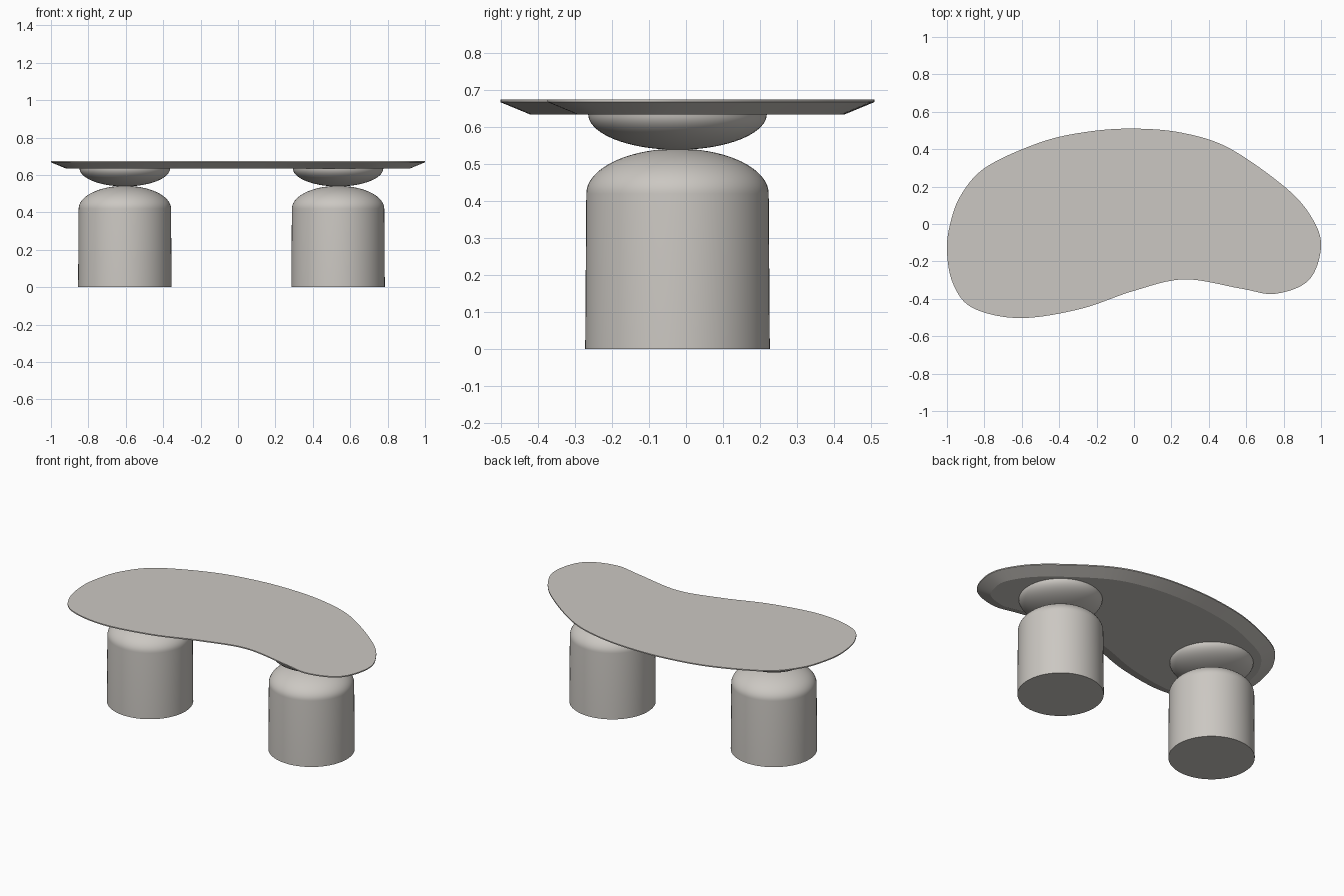
import bpy, bmesh, math
from mathutils import Vector

if "Cube" in bpy.data.objects:
    bpy.data.objects.remove(bpy.data.objects["Cube"])

stone = bpy.data.materials.new("warm grey stone")
stone.diffuse_color = (0.60, 0.575, 0.54, 1)
stone.use_nodes = True
stone.node_tree.nodes["Principled BSDF"].inputs["Base Color"].default_value = stone.diffuse_color


def finish(name, bm, angle):
    bmesh.ops.recalc_face_normals(bm, faces=bm.faces)
    mesh = bpy.data.meshes.new(name)
    bm.to_mesh(mesh)
    bm.free()
    obj = bpy.data.objects.new(name, mesh)
    bpy.context.collection.objects.link(obj)
    mesh.materials.append(stone)
    bpy.ops.object.select_all(action='DESELECT')
    obj.select_set(True)
    bpy.context.view_layer.objects.active = obj
    bpy.ops.object.shade_smooth_by_angle(angle=math.radians(angle))
    return obj


def closed_spline(pts, steps):
    """Smooth closed curve through the points (Catmull-Rom)."""
    p = [Vector(q) for q in pts]
    n, out = len(p), []
    for i in range(n):
        a, b, c, d = p[i - 1], p[i], p[(i + 1) % n], p[(i + 2) % n]
        for s in range(steps):
            t = s / steps
            out.append(0.5 * (2 * b + (c - a) * t + (2 * a - 5 * b + 4 * c - d) * t * t
                              + (3 * b - a - 3 * c + d) * t ** 3))
    return out


def lathe(name, profile, x, y, sides=64):
    """Solid of revolution; profile runs bottom to top as (radius, z)."""
    bm = bmesh.new()
    rings = [[bm.verts.new((x + r * math.cos(2 * math.pi * k / sides),
                            y + r * math.sin(2 * math.pi * k / sides), z))
              for k in range(sides)] for r, z in profile]
    for lo, hi in zip(rings, rings[1:]):
        for k in range(sides):
            j = (k + 1) % sides
            bm.faces.new((lo[k], lo[j], hi[j], hi[k]))
    bm.faces.new(rings[0][::-1])
    bm.faces.new(rings[-1])
    return finish(name, bm, 35)


# Kidney-shaped tabletop with a wide underside chamfer
outline = closed_spline([
    (-1.0, -0.15), (-0.983, 0.0), (-0.925, 0.155), (-0.79, 0.305), (-0.5, 0.437),
    (-0.25, 0.493), (0, 0.51), (0.26, 0.487), (0.51, 0.405), (0.81, 0.195), (0.95, 0.035),
    (1.0, -0.12), (0.935, -0.3), (0.755, -0.373), (0.57, -0.345), (0.27, -0.296),
    (0, -0.357), (-0.29, -0.455), (-0.61, -0.503), (-0.86, -0.45), (-0.965, -0.325)], 8)
count = len(outline)
bm = bmesh.new()
rings = []
for inset, z in ((0.08, 0.635), (0, 0.668), (0, 0.675)):
    ring = []
    for i, q in enumerate(outline):
        t = (outline[(i + 1) % count] - outline[i - 1]).normalized()
        ring.append(bm.verts.new((q.x + t.y * inset, q.y - t.x * inset, z)))
    rings.append(ring)
for lo, hi in zip(rings, rings[1:]):
    for i in range(count):
        j = (i + 1) % count
        bm.faces.new((lo[i], lo[j], hi[j], hi[i]))
bm.faces.new(rings[0])
bm.faces.new(rings[-1])
finish("tabletop", bm, 20)

# Two domed pedestals, each carrying a shallow bowl under the top
quarter = [math.radians(a) for a in range(0, 86, 5)]
dome = [(0.25, 0)] + [(0.247 * math.cos(a), 0.42 + 0.122 * math.sin(a)) for a in quarter]
bowl = [(0.242 * math.cos(a), 0.636 - 0.097 * math.sin(a)) for a in reversed(quarter)]
for side, x in (("left", -0.605), ("right", 0.535)):
    lathe(side + "_pedestal", dome, x, -0.023)
    lathe(side + "_bowl", bowl, x, -0.023)
